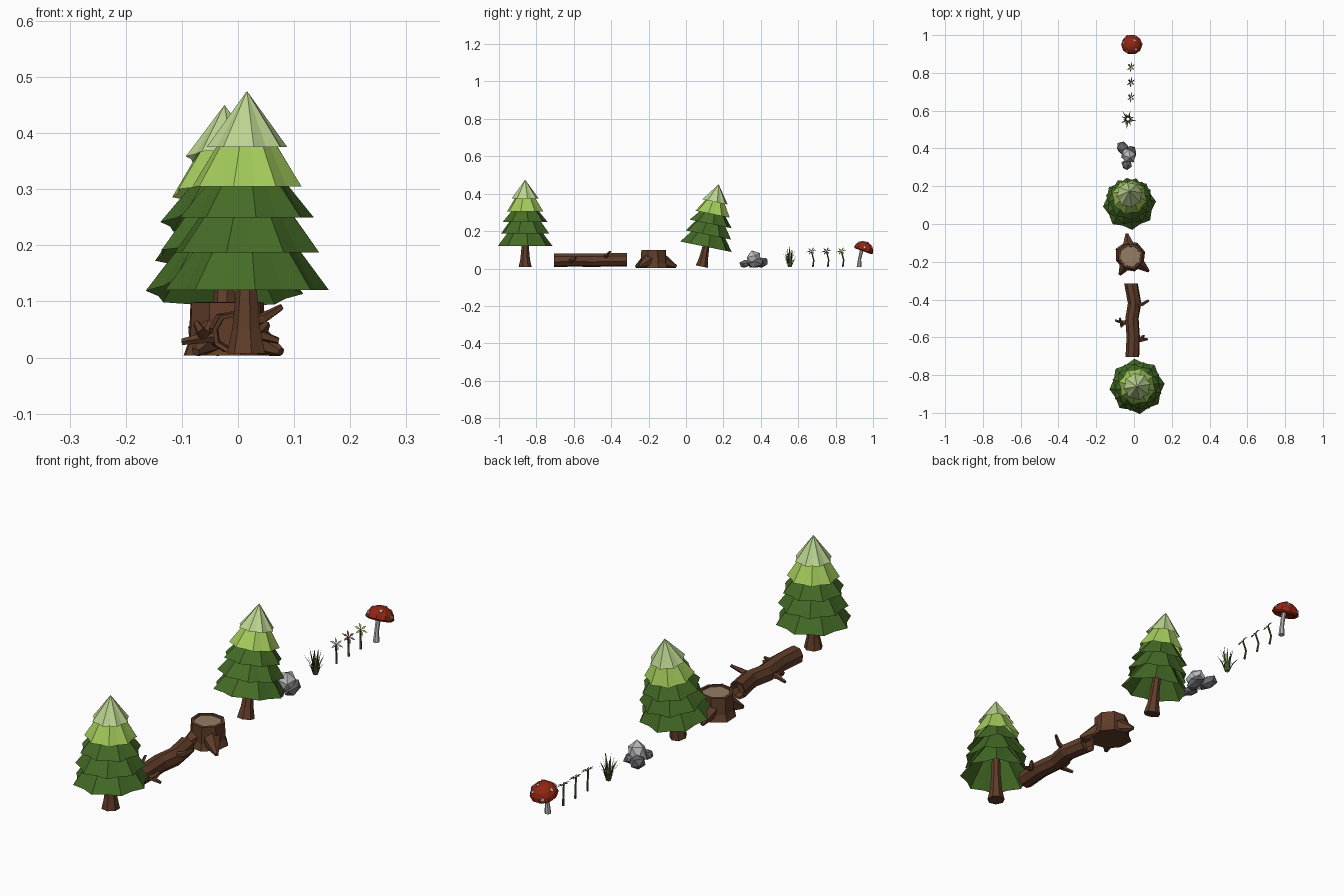
import bpy, bmesh, math, random
from mathutils import Vector, Matrix, Euler

if "Cube" in bpy.data.objects:
    bpy.data.objects.remove(bpy.data.objects["Cube"])

random.seed(4)


def mat(name, r, g, b):
    m = bpy.data.materials.new(name)
    m.diffuse_color = (r, g, b, 1)
    m.use_nodes = True
    m.node_tree.nodes["Principled BSDF"].inputs["Base Color"].default_value = m.diffuse_color
    return m


DARK = mat("dark green", 0.06, 0.15, 0.02)
LIME = mat("lime green", 0.37, 0.60, 0.105)
PALE = mat("pale green", 0.50, 0.66, 0.28)
BARK = mat("bark brown", 0.115, 0.046, 0.022)
WOOD = mat("cut wood", 0.30, 0.20, 0.13)
STONE = mat("light grey", 0.50, 0.50, 0.51)
SLATE = mat("dark grey", 0.14, 0.14, 0.15)
RED = mat("cap red", 0.29, 0.018, 0.006)
ROSE = mat("dusty rose", 0.20, 0.08, 0.06)
GRASS = mat("grass green", 0.07, 0.11, 0.03)


def finish(bm, name, mats, loc=(0, 0, 0), rot=(0, 0, 0), scale=1, normals=True):
    if normals:
        bmesh.ops.recalc_face_normals(bm, faces=bm.faces)
    me = bpy.data.meshes.new(name)
    bm.to_mesh(me)
    bm.free()
    for m in mats:
        me.materials.append(m)
    ob = bpy.data.objects.new(name, me)
    ob.location, ob.rotation_euler, ob.scale = loc, rot, (scale,) * 3
    bpy.context.collection.objects.link(ob)
    return ob


def tube(bm, path, sides=7, spin=0.0, axis=None, jitter=0.0):
    """Loft rings (x, y, z, radius) across one fixed axis; returns the last cap."""
    pts = [Vector(p[:3]) for p in path]
    q = Vector(axis or (pts[-1] - pts[0])).to_track_quat('Z', 'Y')
    wob = [1 + random.uniform(-jitter, jitter) for _ in range(sides)]
    rings = []
    for p, (_, _, _, r) in zip(pts, path):
        rings.append([bm.verts.new(p + q @ Vector((
            r * wob[i] * math.cos(spin + math.tau * i / sides),
            r * wob[i] * math.sin(spin + math.tau * i / sides), 0))) for i in range(sides)])
    for a, b in zip(rings, rings[1:]):
        for i in range(sides):
            j = (i + 1) % sides
            bm.faces.new((a[i], a[j], b[j], b[i]))
    bm.faces.new(rings[0][::-1])
    return bm.faces.new(rings[-1])


# Pine trees: five ruffled open cones over a tapered trunk
LAYERS = [(0.113, 0.147, 0.23, 0.06, 0), (0.180, 0.134, 0.29, 0.052, 0),
          (0.243, 0.120, 0.335, 0.045, 0), (0.298, 0.100, 0.40, 0.036, 1),
          (0.368, 0.073, 0.468, 0.0, 2)]


def tree(name, loc, rot, scale):
    bm = bmesh.new()
    lobes = 8
    n = lobes * 2
    for k, (z0, r0, z1, r1, m) in enumerate(LAYERS):
        a0 = k * 0.41 + 0.1
        low, top = [], []
        for i in range(n):
            a = a0 + math.tau * i / n
            r = r0 * (1.0 if i % 2 == 0 else 0.87)
            low.append(bm.verts.new((r * math.cos(a), r * math.sin(a), z0)))
            if r1:
                top.append(bm.verts.new((r1 * math.cos(a), r1 * math.sin(a), z1)))
        apex = None if r1 else bm.verts.new((0, 0, z1))
        for i in range(n):
            j = (i + 1) % n
            f = bm.faces.new((low[i], low[j], top[j], top[i]) if r1 else (low[i], low[j], apex))
            f.material_index = m
    finish(bm, name + "_foliage", [DARK, LIME, PALE], loc, rot, scale, normals=False)
    bm = bmesh.new()
    tube(bm, [(0, 0, 0, 0.036), (0, 0, 0.045, 0.026), (0, 0, 0.11, 0.02), (0, 0, 0.30, 0.014)], 7)
    finish(bm, name + "_trunk", [BARK], loc, rot, scale)


tree("straight_tree", (0.016, -0.86, 0.007), (0, 0, 0), 1.0)
tree("leaning_tree", (-0.024, 0.085, 0.010), (math.radians(-11.5), 0, 0.0), 0.96)

# Fallen log with recessed ends and broken branches
bm = bmesh.new()
tube(bm, [(-0.01, -0.67, 0.045, 0.027), (-0.01, -0.703, 0.043, 0.029), (-0.01, -0.705, 0.043, 0.037),
          (-0.005, -0.60, 0.045, 0.036), (-0.012, -0.50, 0.043, 0.036), (0.002, -0.42, 0.045, 0.036),
          (-0.017, -0.315, 0.045, 0.037), (-0.017, -0.317, 0.045, 0.029),
          (-0.017, -0.35, 0.045, 0.027)], 8, 0.2, (0, 1, 0), 0.05)
for a, b, c in (((0.01, -0.43, 0.06), (0.045, -0.425, 0.07), (0.078, -0.405, 0.09)),
                ((-0.02, -0.52, 0.04), (-0.06, -0.52, 0.035), (-0.100, -0.51, 0.028)),
                ((-0.05, -0.52, 0.035), (-0.065, -0.54, 0.045), (-0.075, -0.50, 0.062)),
                ((0.01, -0.62, 0.045), (0.04, -0.615, 0.04), (0.072, -0.61, 0.03)),
                ((0.035, -0.615, 0.04), (0.045, -0.60, 0.05), (0.052, -0.59, 0.06))):
    tube(bm, [(*a, 0.013), (*b, 0.010), (*c, 0.006)], 5)
finish(bm, "fallen_log", [BARK])

# Stump with a sunken cut face and three roots
bm = bmesh.new()
cx, cy = -0.02, -0.172
cap = tube(bm, [(cx, cy, 0.004, 0.082), (cx, cy, 0.03, 0.072), (cx, cy, 0.098, 0.069),
                (cx, cy, 0.099, 0.057), (cx, cy, 0.092, 0.056)], 8, 0.3, (0, 0, 1), 0.06)
cap.material_index = 1
for tx, ty in ((-0.038, -0.052), (-0.075, -0.268), (0.077, -0.250)):
    d = Vector((tx - cx, ty - cy, 0))
    p, q = Vector((cx, cy, 0)) + d * 0.3, Vector((cx, cy, 0)) + d * 0.68
    tube(bm, [(p.x, p.y, 0.045, 0.042), (q.x, q.y, 0.026, 0.024), (tx, ty, 0.01, 0.008)], 6, 0.5)
finish(bm, "stump", [BARK, WOOD])


# Rocks: squashed faceted spheres
def rock(name, loc, size, turn, m):
    bm = bmesh.new()
    bmesh.ops.create_icosphere(bm, subdivisions=1, radius=1)
    for v in bm.verts:
        v.co *= random.uniform(0.92, 1.08)
        v.co = Euler((0.3, 0.1, turn)).to_matrix() @ Vector(c * s for c, s in zip(v.co, size))
        v.co.z = max(v.co.z, 0.006 - loc[2])
    finish(bm, name, [m], loc)


rock("tall_rock", (-0.030, 0.362, 0.050), (0.038, 0.042, 0.050), 0.4, STONE)
rock("back_rock", (-0.058, 0.402, 0.032), (0.034, 0.044, 0.030), 0.6, SLATE)
rock("side_rock", (-0.015, 0.375, 0.028), (0.030, 0.048, 0.028), 0.1, SLATE)
rock("small_rock", (-0.038, 0.315, 0.024), (0.030, 0.030, 0.024), 0.9, SLATE)

# Grass tuft: bent tapering blades
bm = bmesh.new()
for i in range(16):
    a = i * 2.4
    lean = 0.008 + 0.036 * (i / 15)
    h = 0.115 - 0.055 * (i / 15) + random.uniform(-0.01, 0.01)
    d, s = Vector((math.cos(a), math.sin(a), 0)), Vector((-math.sin(a), math.cos(a), 0)) * 0.0045
    base = Vector((-0.032, 0.555, 0.008)) + d * 0.008
    mid = base + d * lean * 0.4 + Vector((0, 0, h * 0.6))
    v = [bm.verts.new(p) for p in (base - s, base + s, mid + s * 0.8, mid - s * 0.8,
                                   base + d * lean + Vector((0, 0, h)))]
    bm.faces.new(v[:4])
    bm.faces.new((v[3], v[2], v[4]))
finish(bm, "grass_tuft", [GRASS], normals=False)

# Three flowers: bent stem, side leaf and a tilted star of petals
for name, y, m in (("grey_flower", 0.675, STONE), ("rose_flower", 0.755, ROSE), ("green_flower", 0.835, LIME)):
    bm = bmesh.new()
    tube(bm, [(-0.022, y + 0.003, 0.008, 0.005), (-0.026, y + 0.008, 0.045, 0.004),
              (-0.020, y - 0.004, 0.092, 0.004)], 5, 0, (0, 0, 1))
    finish(bm, name + "_stem", [GRASS])
    bm = bmesh.new()
    q = Vector((0.65, -0.25, 0.7)).to_track_quat('Z', 'Y')
    c = Vector((-0.017, y - 0.004, 0.092))
    for k in range(6):
        a = math.tau * k / 6 + 0.3
        pet = [(0, 0, 0), (0.016, -0.3, 0.003), (0.029, 0, 0.001), (0.016, 0.3, 0.003)]
        bm.faces.new([bm.verts.new(c + q @ Vector((r * math.cos(a + o), r * math.sin(a + o), z)))
                      for r, o, z in pet])
    finish(bm, name + "_petals", [m], normals=False)

# Mushroom: curved stem, tilted domed cap and raised spots
bm = bmesh.new()
tube(bm, [(-0.012, 0.925, 0.008, 0.013), (-0.012, 0.928, 0.05, 0.009), (-0.012, 0.942, 0.112, 0.010)],
     7, 0, (0, 0, 1))
finish(bm, "mushroom_stem", [STONE])
LOC, ROT = (-0.012, 0.948, 0.096), (math.radians(-20), 0, 0)
R, H = 0.056, 0.050
bm = bmesh.new()
prof = [(0.006, 0.25), (-0.004, 0.9)] + [(H * math.sin(t), math.cos(t)) for t in (0.05, 0.4, 0.75, 1.1, 1.4)]
tube(bm, [(0, 0, z, R * r) for z, r in prof], 10, 0, (0, 0, 1))
finish(bm, "mushroom_cap", [RED], LOC, ROT)
bm = bmesh.new()
for a, t in [(i * 1.05, 0.35 + 0.4 * (i % 2)) for i in range(6)] + [(0.5, 1.3)]:
    p = Vector((R * math.cos(t) * math.cos(a), R * math.cos(t) * math.sin(a), H * math.sin(t)))
    n = Vector((p.x / R ** 2, p.y / R ** 2, p.z / H ** 2)).normalized()
    tube(bm, [(*(p - n * 0.005), 0.008), (*(p + n * 0.002), 0.007)], 6)
finish(bm, "mushroom_spots", [STONE], LOC, ROT)
